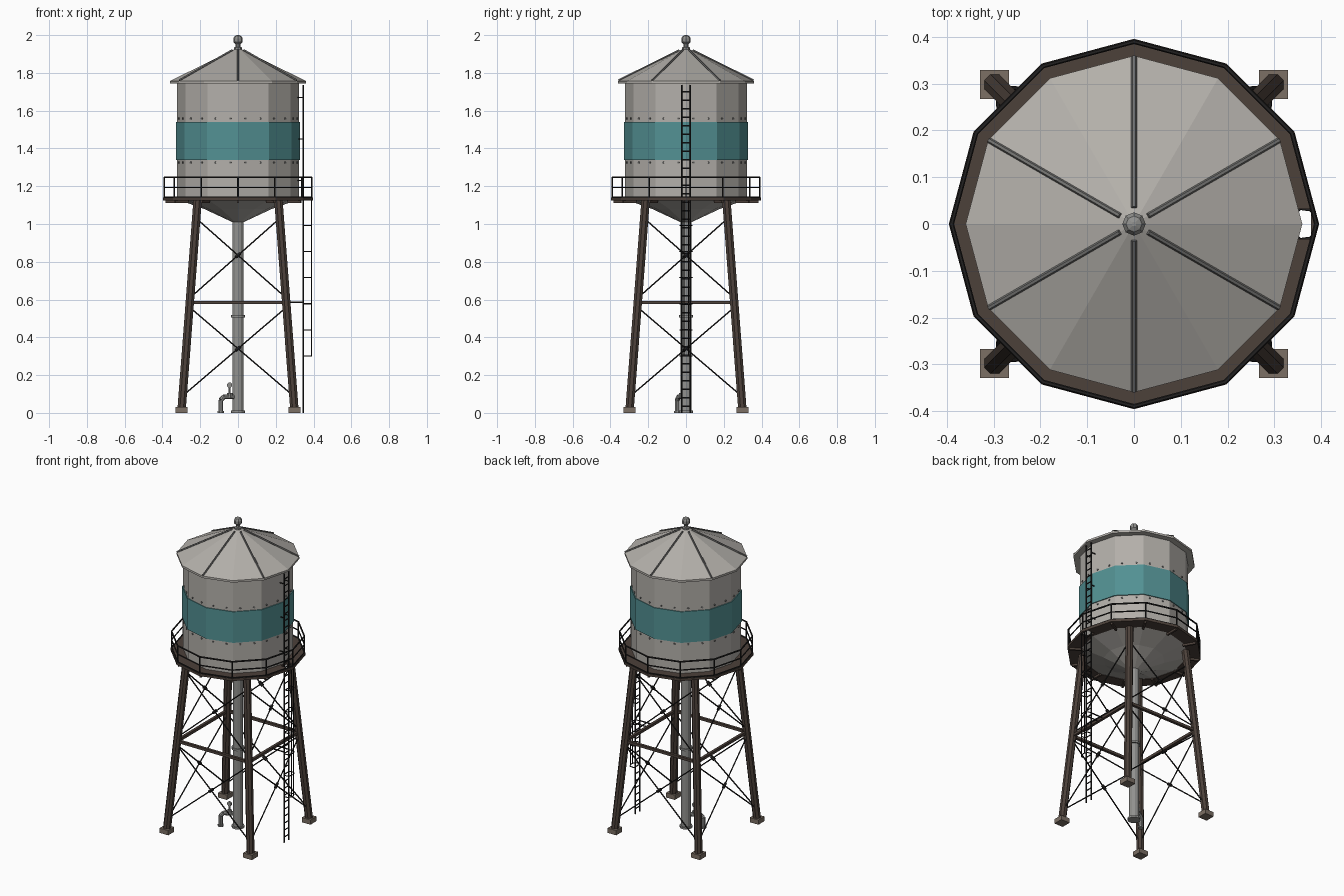
import bpy, bmesh, math
from mathutils import Vector, Matrix

if "Cube" in bpy.data.objects:
    bpy.data.objects.remove(bpy.data.objects["Cube"])

def mat(name, rgb):
    m = bpy.data.materials.new(name)
    m.diffuse_color = (*rgb, 1)
    m.use_nodes = True
    m.node_tree.nodes["Principled BSDF"].inputs["Base Color"].default_value = m.diffuse_color
    return m

SHELL = mat("pale_grey_metal", (0.45, 0.43, 0.40))
TEAL = mat("teal_paint", (0.085, 0.28, 0.29))
BROWN = mat("dark_brown_steel", (0.072, 0.052, 0.042))
BLACK = mat("black_iron", (0.016, 0.015, 0.015))
PIPE = mat("pipe_grey", (0.28, 0.28, 0.27))
RIB = mat("rib_grey", (0.17, 0.17, 0.165))
STONE = mat("footing_stone", (0.20, 0.16, 0.13))

def finish(name, bm, m):
    bmesh.ops.recalc_face_normals(bm, faces=bm.faces)
    me = bpy.data.meshes.new(name)
    bm.to_mesh(me)
    bm.free()
    me.materials.append(m)
    ob = bpy.data.objects.new(name, me)
    bpy.context.collection.objects.link(ob)
    return ob

def rod(bm, a, b, r, n=6):
    a, b = Vector(a), Vector(b)
    d = b - a
    M = Matrix.Translation((a + b) / 2) @ d.to_track_quat('Z', 'Y').to_matrix().to_4x4()
    M = M @ Matrix.Rotation(math.pi / n, 4, 'Z')
    bmesh.ops.create_cone(bm, cap_ends=True, segments=n, radius1=r, radius2=r,
                          depth=d.length, matrix=M)

def box(bm, c, s, rot=0):
    M = Matrix.Translation(c) @ Matrix.Rotation(rot, 4, 'Z') @ Matrix.Diagonal((*s, 1))
    bmesh.ops.create_cube(bm, size=1, matrix=M)

def pol(r, deg, z):
    a = math.radians(deg)
    return Vector((r * math.cos(a), r * math.sin(a), z))

def lathe(name, profile, m, n=12, closed=False):
    bm = bmesh.new()
    rings = [[bm.verts.new(pol(r, 360 * i / n, z)) for i in range(n)] for r, z in profile]
    pairs = list(zip(rings, rings[1:])) + ([(rings[-1], rings[0])] if closed else [])
    for p, q in pairs:
        for i in range(n):
            j = (i + 1) % n
            bm.faces.new((p[i], p[j], q[j], q[i]))
    if not closed:
        bm.faces.new(rings[0])
        bm.faces.new(rings[-1])
    return finish(name, bm, m)

# tank shell with conical bottom, painted band, roof and finial
lathe("tank_shell", [(0.03, 1.01), (0.18, 1.08), (0.322, 1.13), (0.322, 1.752)], SHELL)
lathe("painted_band", [(0.318, 1.34), (0.328, 1.34), (0.328, 1.54), (0.318, 1.54)], TEAL, closed=True)
lathe("roof", [(0.315, 1.744), (0.36, 1.744), (0.36, 1.757), (0.02, 1.925)], SHELL)
lathe("finial", [(0.02, 1.915), (0.02, 1.935), (0.013, 1.938), (0.013, 1.952), (0.024, 1.963),
                 (0.025, 1.982), (0.017, 1.995), (0.005, 2.0)], PIPE, 8)

bm = bmesh.new()
for k in range(6):
    rod(bm, pol(0.035, 30 + 60 * k, 1.92), pol(0.358, 30 + 60 * k, 1.76), 0.006)
finish("roof_ribs", bm, RIB)

# bolts along both seams, two per wall panel
bm = bmesh.new()
for k in range(12):
    for t in (0.25, 0.75):
        for z in (1.325, 1.558):
            p = pol(0.322, 30 * k, z).lerp(pol(0.322, 30 * k + 30, z), t)
            rod(bm, p, p + pol(0.005, 30 * k + 15, 0), 0.006)
finish("seam_bolts", bm, RIB)

# walkway deck with a ladder opening
deck = lathe("walkway_deck", [(0.315, 1.125), (0.396, 1.125), (0.396, 1.14), (0.315, 1.14)],
             BROWN, closed=True)
bm = bmesh.new()
box(bm, (0.354, 0, 1.13), (0.05, 0.064, 0.1))
cutter = finish("ladder_opening_cutter", bm, BROWN)
cutter.hide_render = True
cutter.hide_viewport = True
mod = deck.modifiers.new("opening", 'BOOLEAN')
mod.operation = 'DIFFERENCE'
mod.solver = 'EXACT'
mod.object = cutter

bm = bmesh.new()
for k in range(12):
    if k:
        box(bm, pol(0.345, 30 * k, 1.119), (0.08, 0.012, 0.014), math.radians(30 * k))
finish("deck_brackets", bm, BROWN)

# railing
bm = bmesh.new()
for k in range(12):
    rod(bm, pol(0.39, 30 * k, 1.13), pol(0.39, 30 * k, 1.25), 0.0045)
    for z, r in ((1.247, 0.005), (1.193, 0.004), (1.143, 0.004)):
        rod(bm, pol(0.39, 30 * k, z), pol(0.39, 30 * k + 30, z), r)
finish("railing", bm, BLACK)

# legs, footings, girts and cross bracing
def half(z):
    return 0.3 - 0.0765 * z

def corner(k, z):
    return pol(half(z) * math.sqrt(2), 45 + 90 * k, z)

legs, feet, girts, braces = (bmesh.new() for _ in range(4))
for k in range(4):
    rod(legs, corner(k, 0.015), corner(k, 1.128), 0.024, 8)
    box(feet, corner(k, 0.015), (0.062, 0.062, 0.03), math.pi / 2 * k)
    rod(girts, corner(k, 0.585), corner(k + 1, 0.585), 0.012, 4)
    for lo, hi in ((0.09, 0.56), (0.61, 1.03)):
        for a, b in ((k, k + 1), (k + 1, k)):
            rod(braces, corner(a, lo), corner(b, hi), 0.0042)
        t = half(lo) / (half(lo) + half(hi))
        mid = corner(k, lo).lerp(corner(k + 1, hi), t)
        d = (corner(k + 1, hi) - corner(k, lo)).normalized() * 0.016
        rod(braces, mid - d, mid + d, 0.01)
finish("legs", legs, BROWN)
finish("footings", feet, STONE)
finish("girts", girts, BROWN)
finish("cross_braces", braces, BLACK)

# central riser pipe with flanges
lathe("riser_pipe", [(0.038, 0), (0.038, 0.012), (0.03, 0.012), (0.03, 0.505), (0.038, 0.505),
                     (0.038, 0.518), (0.03, 0.518), (0.03, 1.03)], PIPE)

# side outlet with elbow and valve
bm = bmesh.new()
path = [pol(0.02, 207, 0.085), pol(0.085, 207, 0.085), pol(0.102, 207, 0.068), pol(0.102, 207, 0.005)]
for a, b in zip(path, path[1:]):
    rod(bm, a, b, 0.013, 8)
rod(bm, pol(0.102, 207, 0), pol(0.102, 207, 0.01), 0.018, 8)
rod(bm, pol(0.05, 207, 0.08), pol(0.05, 207, 0.105), 0.016, 8)
rod(bm, pol(0.05, 207, 0.1), pol(0.05, 207, 0.14), 0.006, 8)
c = pol(0.05, 207, 0.147)
rod(bm, c - Vector((0, 0.005, 0)), c + Vector((0, 0.005, 0)), 0.015, 8)
finish("outlet_valve", bm, PIPE)

# ladder with stand-offs
bm = bmesh.new()
LX = 0.345
for y in (-0.023, 0.023):
    rod(bm, (LX, y, 0), (LX, y, 1.735), 0.0045)
    for z in (1.23, 1.45, 1.67):
        rod(bm, (0.31, y, z), (LX, y, z), 0.003)
    rod(bm, (0.25, y, 0.585), (LX, y, 0.585), 0.004)
for i in range(38):
    z = 0.035 + 0.045 * i
    rod(bm, (LX, -0.023, z), (LX, 0.023, z), 0.0035)
finish("ladder", bm, BLACK)

# safety cage
bm = bmesh.new()
hoop = [(LX, -0.023), (0.355, -0.033), (0.378, -0.03), (0.389, -0.012),
        (0.389, 0.012), (0.378, 0.03), (0.355, 0.033), (LX, 0.023)]
for i in range(7):
    z = 0.302 + 0.138 * i
    for a, b in zip(hoop, hoop[1:]):
        rod(bm, (*a, z), (*b, z), 0.0032, 5)
for p in (hoop[3], hoop[4]):
    rod(bm, (*p, 0.302), (*p, 1.13), 0.003, 5)
finish("ladder_cage", bm, BLACK)
